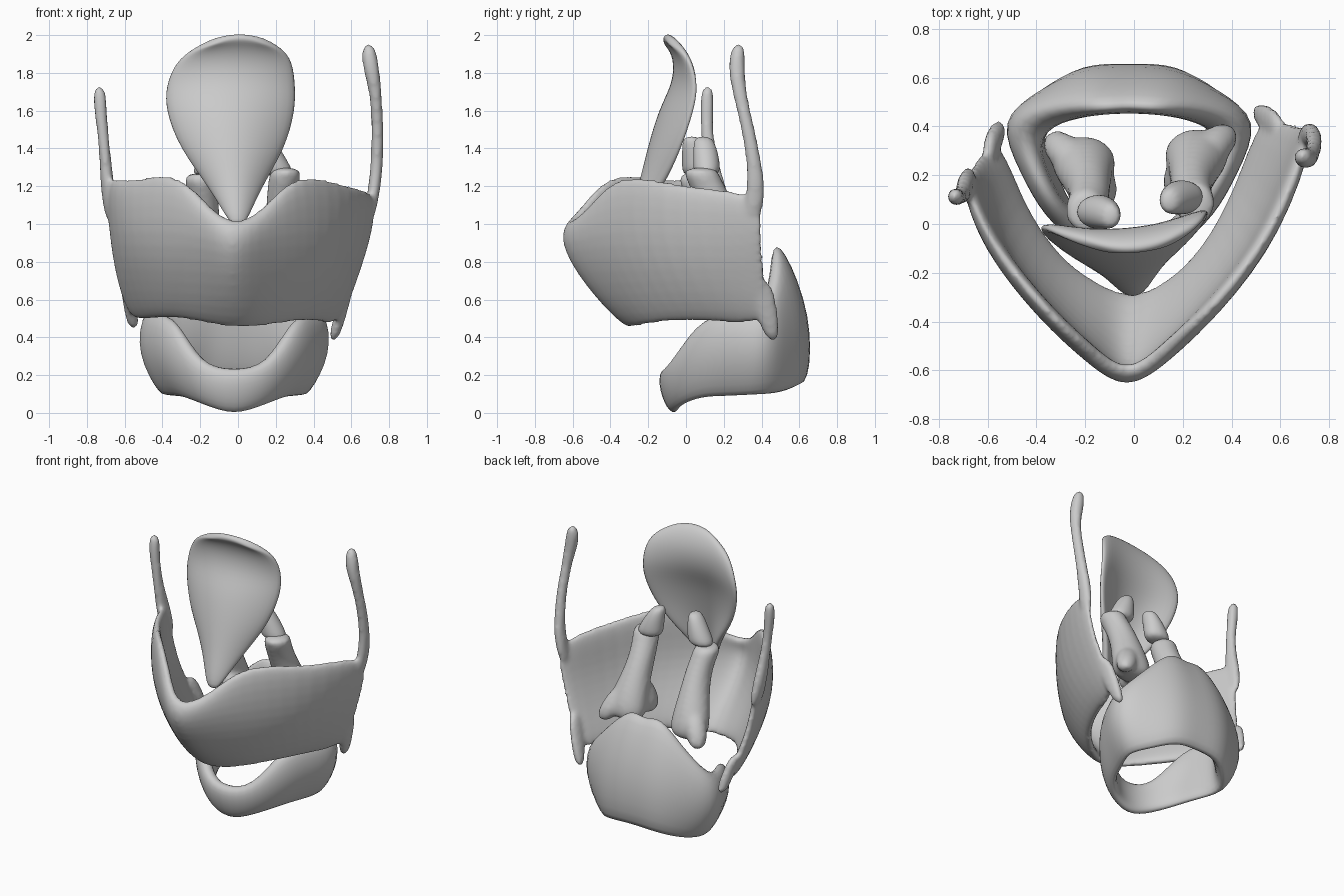
import bpy, math
from mathutils import Vector

if "Cube" in bpy.data.objects:
    bpy.data.objects.remove(bpy.data.objects["Cube"])


def mesh_obj(name, verts, faces):
    me = bpy.data.meshes.new(name)
    me.from_pydata(verts, [], faces)
    me.update()
    ob = bpy.data.objects.new(name, me)
    bpy.context.collection.objects.link(ob)
    return ob


def finish(ob):
    bpy.ops.object.select_all(action='DESELECT')
    ob.select_set(True)
    bpy.context.view_layer.objects.active = ob
    bpy.ops.object.convert(target='MESH')
    bpy.ops.object.shade_smooth()
    return ob


def plate(name, rows, thick):
    """Curved sheet through rows of points, given thickness and rounded."""
    n = len(rows[0])
    verts = [p for r in rows for p in r]
    faces = [(j*n+i, j*n+i+1, (j+1)*n+i+1, (j+1)*n+i)
             for j in range(len(rows)-1) for i in range(n-1)]
    ob = mesh_obj(name, verts, faces)
    s = ob.modifiers.new('thick', 'SOLIDIFY')
    s.thickness, s.offset = thick, 0
    ob.modifiers.new('round', 'SUBSURF').levels = 2
    return finish(ob)


def loft(name, rings, n=10, sx=1, shift=(0, 0, 0)):
    """Closed body from level ellipses (x, y, z, rx, ry)."""
    verts = [(sx*(x+rx*math.cos(t))+shift[0], y+ry*math.sin(t)+shift[1], z+shift[2])
             for x, y, z, rx, ry in rings
             for t in [2*math.pi*k/n for k in range(n)]]
    faces = [(j*n+k, j*n+(k+1) % n, (j+1)*n+(k+1) % n, (j+1)*n+k)
             for j in range(len(rings)-1) for k in range(n)]
    faces += [tuple(range(n))[::-1], tuple(range(len(verts)-n, len(verts)))]
    # keep normals outward for rings listed downward or mirrored
    if (sx < 0) != (rings[-1][2] < rings[0][2]):
        faces = [f[::-1] for f in faces]
    ob = mesh_obj(name, verts, faces)
    ob.modifiers.new('round', 'SUBSURF').levels = 2
    return finish(ob)


def fuse(parts, name, voxel, smooth):
    """Join overlapping pieces into one blended surface."""
    bpy.ops.object.select_all(action='DESELECT')
    for p in parts:
        p.select_set(True)
    bpy.context.view_layer.objects.active = parts[0]
    bpy.ops.object.join()
    ob = parts[0]
    ob.name = name
    r = ob.modifiers.new('fuse', 'REMESH')
    r.mode, r.voxel_size = 'VOXEL', voxel
    m = ob.modifiers.new('smooth', 'SMOOTH')
    m.factor, m.iterations = 0.5, smooth
    return finish(ob)


# V-shaped shield plate, top edge to bottom edge, left to right
shield_rows = [
    [(-.70, .19, 1.29), (-.61, -.06, 1.22), (-.34, -.38, 1.31), (-.19, -.51, 1.14), (-.03, -.63, .98),
     (.14, -.50, 1.08), (.31, -.36, 1.31), (.59, -.02, 1.20), (.74, .42, 1.19)],
    [(-.67, .23, .95), (-.60, -.10, .95), (-.36, -.39, .95), (-.17, -.56, .95), (-.03, -.69, .90),
     (.12, -.56, .95), (.34, -.34, .95), (.57, -.04, .95), (.71, .42, .95)],
    [(-.64, .29, .72), (-.55, 0, .72), (-.35, -.27, .70), (-.17, -.43, .70), (-.03, -.56, .70),
     (.13, -.43, .70), (.33, -.24, .70), (.52, .02, .72), (.63, .43, .72)],
    [(-.56, .38, .47), (-.46, .08, .49), (-.31, -.14, .50), (-.17, -.23, .47), (-.02, -.30, .44),
     (.14, -.24, .45), (.29, -.10, .48), (.42, .15, .48), (.53, .48, .44)]]
shield = plate('shield', shield_rows, .075)

# upper and lower horns
horns = [
    [(.69, .35, 1.0, .03, .05), (.72, .37, 1.18, .036, .055), (.735, .365, 1.3, .035, .042),
     (.74, .33, 1.5, .034, .038), (.73, .28, 1.7, .033, .038), (.70, .265, 1.84, .05, .05),
     (.69, .28, 1.96, .035, .035)],
    [(-.67, .19, 1.0, .03, .06), (-.69, .16, 1.18, .04, .065), (-.70, .13, 1.32, .034, .045),
     (-.715, .11, 1.48, .03, .034), (-.73, .11, 1.62, .038, .04), (-.735, .115, 1.735, .035, .035)],
    [(.60, .385, .72, .03, .07), (.55, .42, .55, .035, .07), (.50, .465, .37, .033, .04)],
    [(-.60, .29, .70, .03, .07), (-.57, .35, .56, .038, .06), (-.55, .40, .44, .035, .038)]]
fuse([shield] + [loft('horn', h) for h in horns], 'shield_cartilage', .015, 5)

# signet-shaped ring: x, y, bottom z, top z, bottom inset, top inset, wall at bottom, wall above
half = [(0, -.16, -.03, .235, .06, 0, .06, .10), (.20, -.11, .03, .26, .06, 0, .06, .10),
        (.37, .03, .07, .50, .09, .03, .06, .11), (.46, .20, .07, .54, .13, .03, .06, .13),
        (.57, .44, .08, .54, .16, .04, .06, .20), (.39, .57, .08, .75, .07, .10, .07, .21),
        (.20, .67, .13, .93, .01, .18, .10, .24), (0, .67, .14, .87, .02, .15, .09, .22)]
stations = half + [(-s[0],) + s[1:] for s in half[-2:0:-1]]
verts, faces = [], []
for x, y, zb, zt, low, lean, wall, th in stations:
    p = Vector((x-.02, y, 0))
    d = (Vector((-.02, .22, 0)) - p).normalized()
    zm = zb + .5*(zt-zb)
    for off, z in ((low, zb), (0, zm), (lean, zt), (max(lean+.07, th), zt-.01),
                   (th, zm), (low+wall, zb+.02)):
        verts.append(p + d*off + Vector((0, 0, z)))
m = len(stations)
for i in range(m):
    for k in range(6):
        a, b, k2 = i*6, ((i+1) % m)*6, (k+1) % 6
        faces.append((a+k, b+k, b+k2, a+k2))
ring = mesh_obj('ring_cartilage', verts, faces)
ring.modifiers.new('round', 'SUBSURF').levels = 2
finish(ring)

# leaf flap: z, midline y, edge y, half width, centre x
leaf = [(.99, -.29, -.28, .03, 0), (1.2, -.235, -.13, .14, -.015), (1.4, -.19, -.05, .285, -.03),
        (1.6, -.13, .01, .35, -.04), (1.73, -.055, .03, .35, -.04), (1.86, -.035, 0, .315, -.02),
        (1.96, -.07, -.05, .24, 0), (2.0, -.115, -.10, .13, .01)]
leaf_rows = [[(cx+w*u, ym+(ye-ym)*u*u+.03*u*w/.33, z - (.03*u*u if z > 1.9 else 0))
              for u in (-1, -.5, 0, .5, 1)] for z, ym, ye, w, cx in leaf]
plate('leaf_flap', leaf_rows, .05)

# paired pivot cartilages with a small horn cap on each
for side, sx, sh in (('right', 1, (0, 0, 0)), ('left', -1, (.05, -.03, -.03))):
    body = loft('body', [(.25, .29, .72, .14, .11), (.26, .28, .84, .14, .12), (.24, .21, 1.0, .10, .11),
                         (.23, .14, 1.15, .085, .10), (.25, .08, 1.26, .09, .10),
                         (.25, .08, 1.30, .08, .09)], sx=sx, shift=sh)
    foot = loft('foot', [(.38, .37, .70, .05, .05), (.35, .34, .80, .08, .08),
                         (.28, .27, .95, .06, .06)], sx=sx, shift=sh)
    spur = loft('spur', [(.17, .16, .74, .05, .08), (.18, .18, .84, .07, .11),
                         (.22, .19, .98, .06, .06)], sx=sx, shift=sh)
    fuse([body, foot, spur], side + '_pivot_cartilage', .018, 5)
    loft(side + '_horn_cap', [(.21, .11, 1.25, .10, .075), (.19, .11, 1.32, .085, .075),
                              (.16, .10, 1.41, .06, .065), (.14, .09, 1.465, .035, .045)],
         sx=sx, shift=(sh[0], sh[1]-(.03 if sx < 0 else 0), 0))
